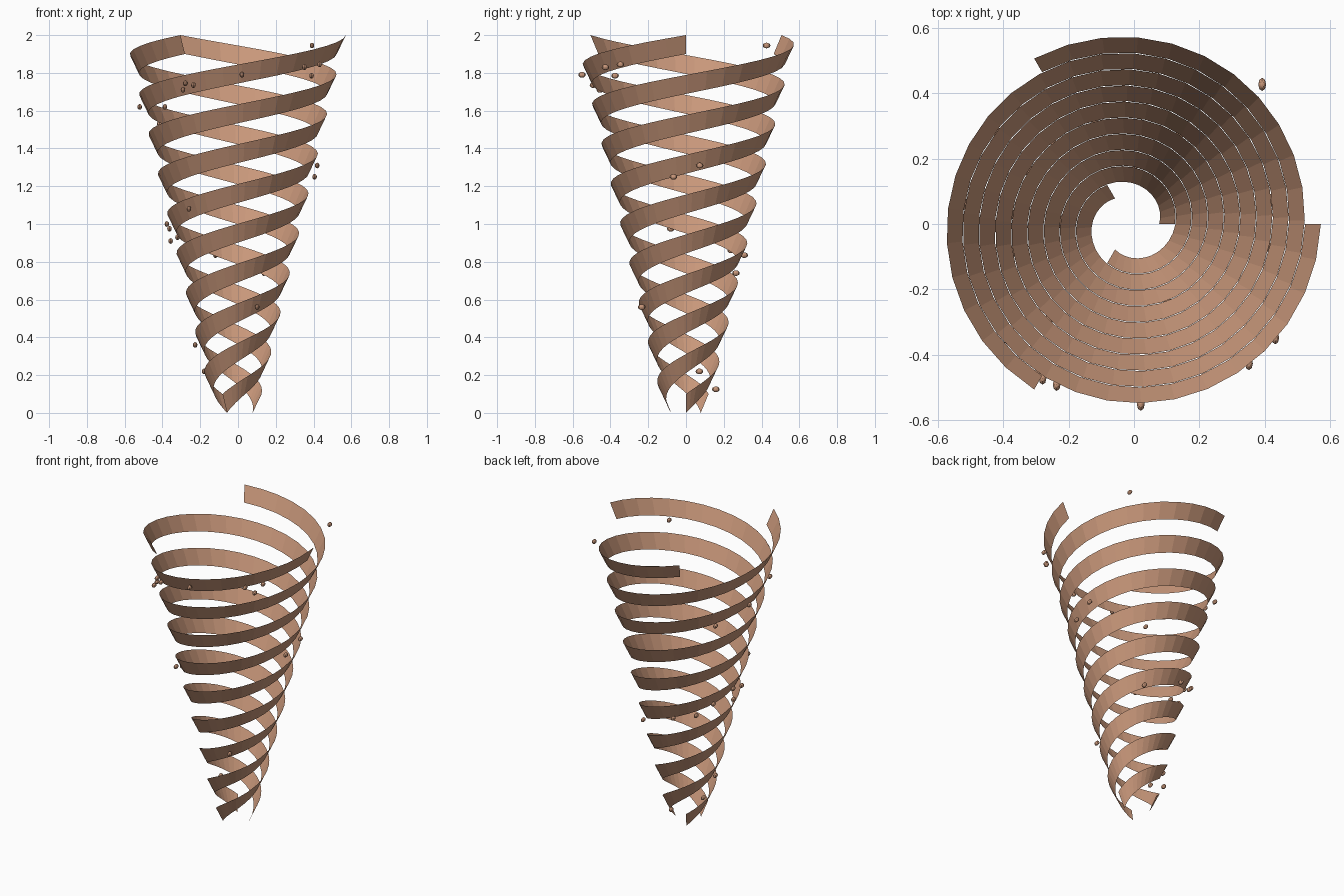
import bpy, bmesh
from math import cos, sin, radians, tau
from mathutils import Matrix, Vector

cube = bpy.data.objects.get("Cube")
if cube:
    bpy.data.objects.remove(cube, do_unlink=True)

TURNS, SEGMENTS, RIBBONS = 3, 100, 3
RISE, BAND_HEIGHT, BAND_FLARE = 1.9, 0.1, 0.048
START_RADIUS, END_RADIUS = 0.09, 0.536
CENTRE = Vector((-0.013, 0, 0))


def make_material(name, colour):
    mat = bpy.data.materials.new(name)
    mat.use_nodes = True
    mat.diffuse_color = colour
    mat.node_tree.nodes["Principled BSDF"].inputs["Base Color"].default_value = colour
    return mat


def polar(radius, angle, z):
    return CENTRE + Vector((radius * cos(angle), radius * sin(angle), z))


def finish(bm, name, mat):
    mesh = bpy.data.meshes.new(name)
    bm.to_mesh(mesh)
    bm.free()
    mesh.materials.append(mat)
    obj = bpy.data.objects.new(name, mesh)
    bpy.context.collection.objects.link(obj)
    return obj


def spiral_ribbon(name, start_angle, mat):
    """Thin band climbing a cone, flaring outwards towards its upper edge."""
    bm = bmesh.new()
    previous = None
    for i in range(SEGMENTS + 1):
        t = i / SEGMENTS
        angle = start_angle + tau * TURNS * t
        radius = START_RADIUS + (END_RADIUS - START_RADIUS) * t
        z = RISE * t
        low = bm.verts.new(polar(radius, angle, z))
        high = bm.verts.new(polar(radius + BAND_FLARE, angle, z + BAND_HEIGHT))
        if previous:
            bm.faces.new((previous[0], low, high, previous[1]))
        previous = (low, high)
    return finish(bm, name, mat)


def debris_piece(name, degrees, z, mat):
    """Small flattened pebble lying on the cone's outer surface."""
    bm = bmesh.new()
    place = Matrix.Translation(polar(0.129 + 0.236 * z, radians(degrees), z))
    size = Matrix.Diagonal((0.012, 0.02, 0.015, 1))
    bmesh.ops.create_uvsphere(bm, u_segments=8, v_segments=6, radius=1, matrix=place @ size)
    return finish(bm, name, mat)


clay = make_material("tan_clay", (0.58, 0.31, 0.195, 1))

# Three interleaved ribbons
for k in range(RIBBONS):
    spiral_ribbon(f"spiral_ribbon_{k + 1}", tau * k / RIBBONS, clay)

# Scattered debris: angle in degrees, height
debris = [
    (46.5, 1.945), (-38, 1.845), (-49.5, 1.83), (-43, 1.785), (-86.5, 1.79),
    (-119.5, 1.745), (-121.5, 1.71), (-114.5, 1.735), (173, 1.62), (-137, 1.62),
    (145.5, 1.53), (9.5, 1.31), (-9, 1.25), (-130, 1.08), (175, 1.0),
    (-167, 0.975), (180, 0.91), (152, 0.93), (109, 0.835), (134, 0.86),
    (60.5, 0.74), (-64, 0.56), (178, 0.36), (157, 0.22), (85, 0.125),
]
for n, (degrees, z) in enumerate(debris):
    debris_piece(f"debris_{n + 1}", degrees, z, clay)
